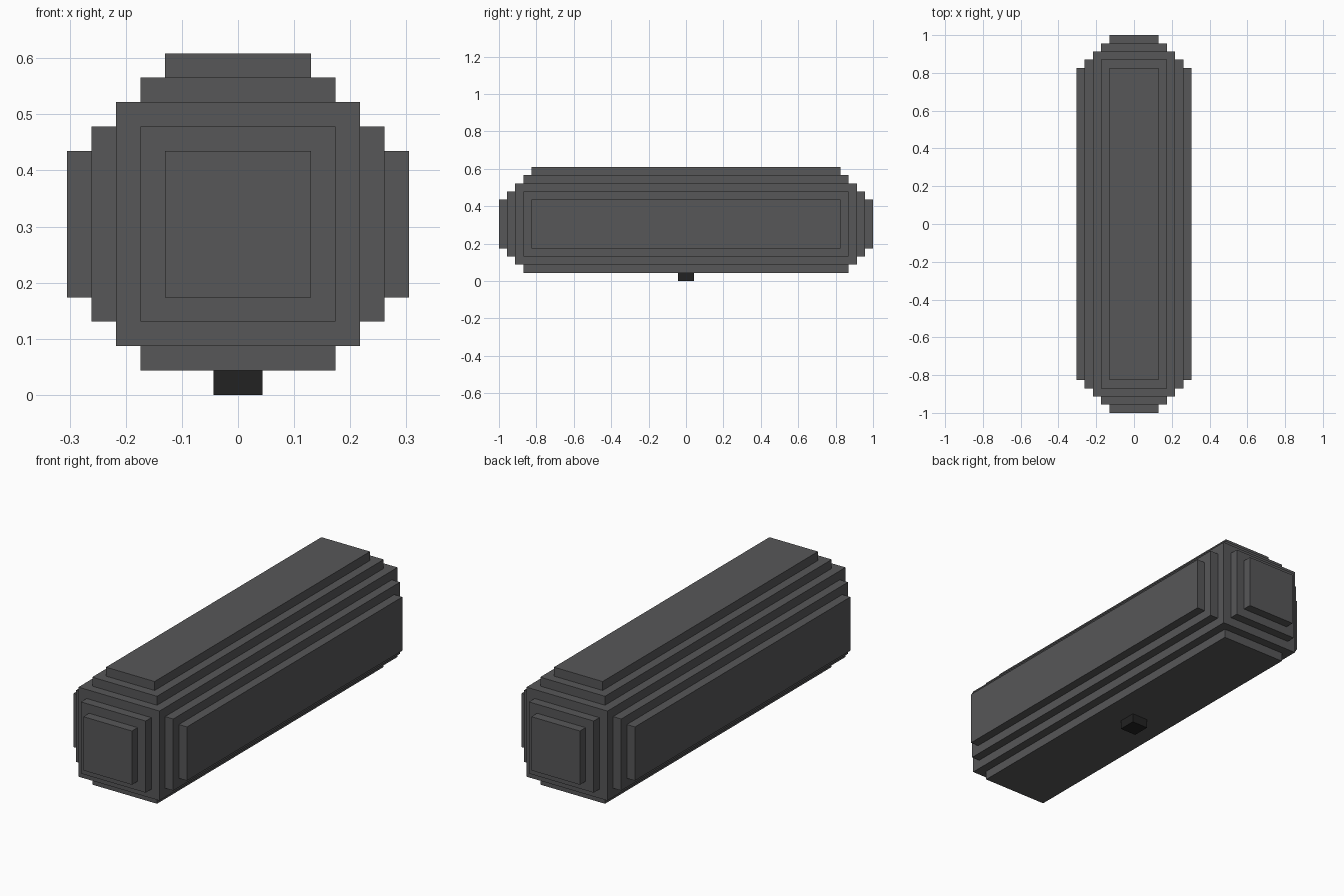
import bpy, bmesh
from mathutils import Matrix

if "Cube" in bpy.data.objects:
    bpy.data.objects.remove(bpy.data.objects["Cube"])

U = 2 / 46  # grid step shared by every ledge


def material(name, rgb):
    m = bpy.data.materials.new(name)
    m.diffuse_color = (*rgb, 1)
    m.use_nodes = True
    m.node_tree.nodes["Principled BSDF"].inputs["Base Color"].default_value = m.diffuse_color
    return m


def box(bm, size, centre):
    m = Matrix.Translation([c * U for c in centre]) @ Matrix.Diagonal([s * U for s in size] + [1])
    bmesh.ops.create_cube(bm, size=1, matrix=m)


def finish(bm, name, mat):
    mesh = bpy.data.meshes.new(name)
    bm.normal_update()
    bm.to_mesh(mesh)
    bm.free()
    mesh.materials.append(mat)
    bpy.context.collection.objects.link(bpy.data.objects.new(name, mesh))


def add_step(bm, face):
    """Inset a face by one step and raise it by one step."""
    bmesh.ops.inset_individual(bm, faces=[face], thickness=U, use_even_offset=True)
    normal = face.normal.copy()
    top = bmesh.ops.extrude_discrete_faces(bm, faces=[face])["faces"][0]
    bmesh.ops.translate(bm, verts=top.verts, vec=normal * U)
    top.normal_update()
    return top


casing = material("charcoal grey", (0.095, 0.095, 0.099))
dark = material("near black", (0.016, 0.016, 0.016))

# Stepped body: two ledges on each side, only one underneath
bm = bmesh.new()
box(bm, (10, 42, 10), (0, 0, 7))
bm.normal_update()
for face in list(bm.faces):
    steps = 1 if face.normal.z < -0.5 else 2
    for _ in range(steps):
        face = add_step(bm, face)
finish(bm, "stepped_body", casing)

# Small mounting peg under the middle
bm = bmesh.new()
box(bm, (2, 2, 1), (0, 0, 0.5))
finish(bm, "mounting_peg", dark)
